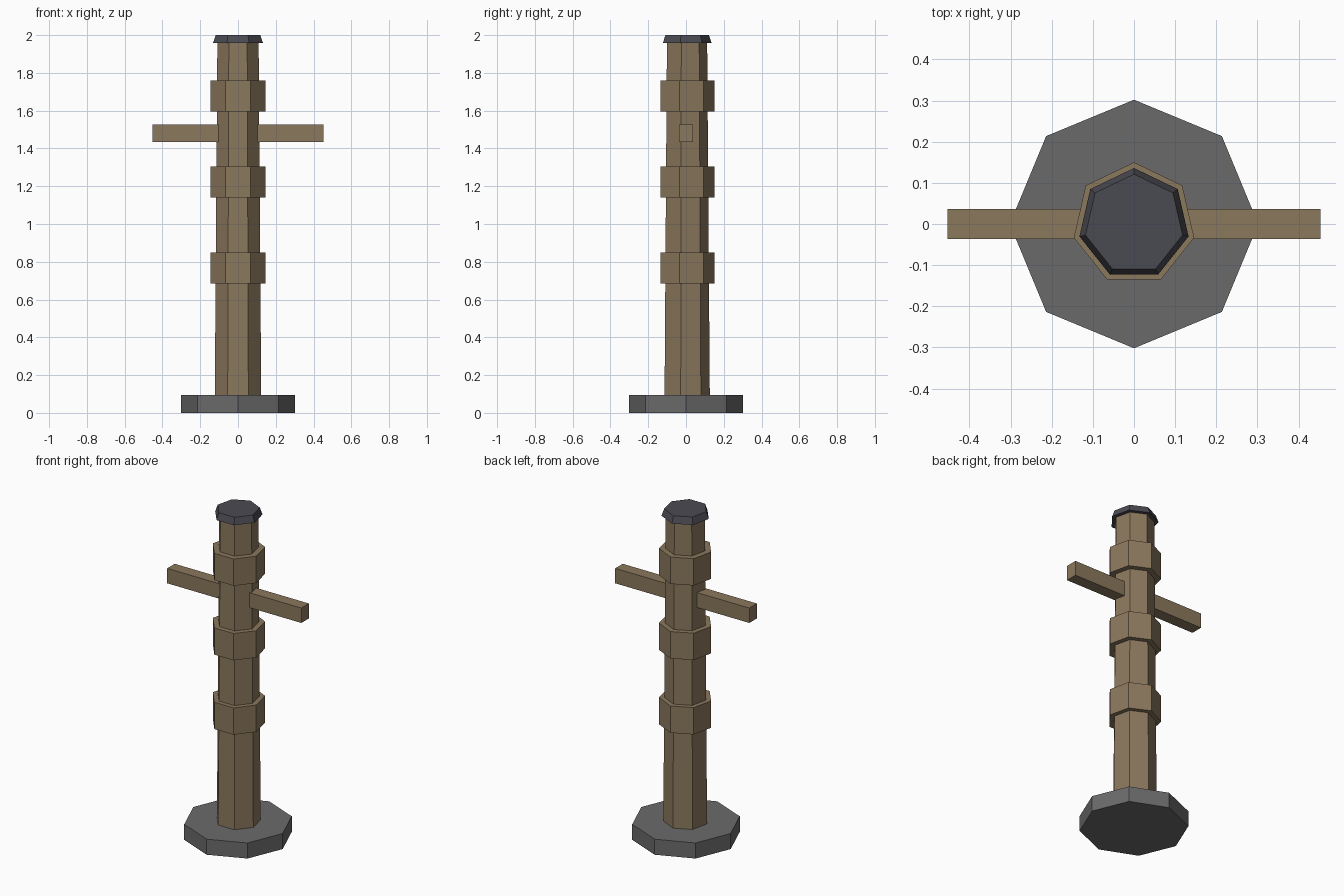
import bpy, math

if "Cube" in bpy.data.objects:
    bpy.data.objects.remove(bpy.data.objects["Cube"])


def material(name, rgb):
    lin = [((c / 255 + 0.055) / 1.055) ** 2.4 for c in rgb]
    m = bpy.data.materials.new(name)
    m.diffuse_color = (*lin, 1)
    m.use_nodes = True
    m.node_tree.nodes["Principled BSDF"].inputs["Base Color"].default_value = m.diffuse_color
    return m


wood = material("weathered wood", (139, 120, 93))
stone = material("grey stone", (106, 106, 106))
iron = material("dark iron", (74, 74, 82))


def prism(name, sides, r_bottom, r_top, z0, z1, mat):
    """Tapered prism with its first corner pointing to +y."""
    bpy.ops.mesh.primitive_cone_add(vertices=sides, radius1=r_bottom, radius2=r_top,
                                    depth=z1 - z0, location=(0, 0, (z0 + z1) / 2))
    o = bpy.context.object
    o.name = name
    # turn the mesh so a corner faces +y, whatever the primitive's start angle
    v = o.data.vertices[0].co
    turn = math.pi / 2 - math.atan2(v.y, v.x)
    for p in o.data.vertices:
        x, y = p.co.x, p.co.y
        p.co.x = x * math.cos(turn) - y * math.sin(turn)
        p.co.y = x * math.sin(turn) + y * math.cos(turn)
    o.data.materials.append(mat)
    return o


# Octagonal foot, seven-sided post and its cap
prism("base_slab", 8, 0.302, 0.302, 0, 0.095, stone)
prism("post", 7, 0.126, 0.112, 0.095, 1.97, wood)
prism("cap", 7, 0.136, 0.121, 1.958, 2.0, iron)

# Three collars around the post
for i, z in enumerate((0.768, 1.222, 1.677)):
    prism(f"collar_{i + 1}", 7, 0.15, 0.15, z - 0.082, z + 0.082, wood)

# Crossbar through the post
bpy.ops.mesh.primitive_cube_add(size=1, location=(0, 0, 1.48))
bar = bpy.context.object
bar.name = "crossbar"
for p in bar.data.vertices:
    p.co.x *= 0.906
    p.co.y *= 0.073
    p.co.z *= 0.091
bar.data.materials.append(wood)
